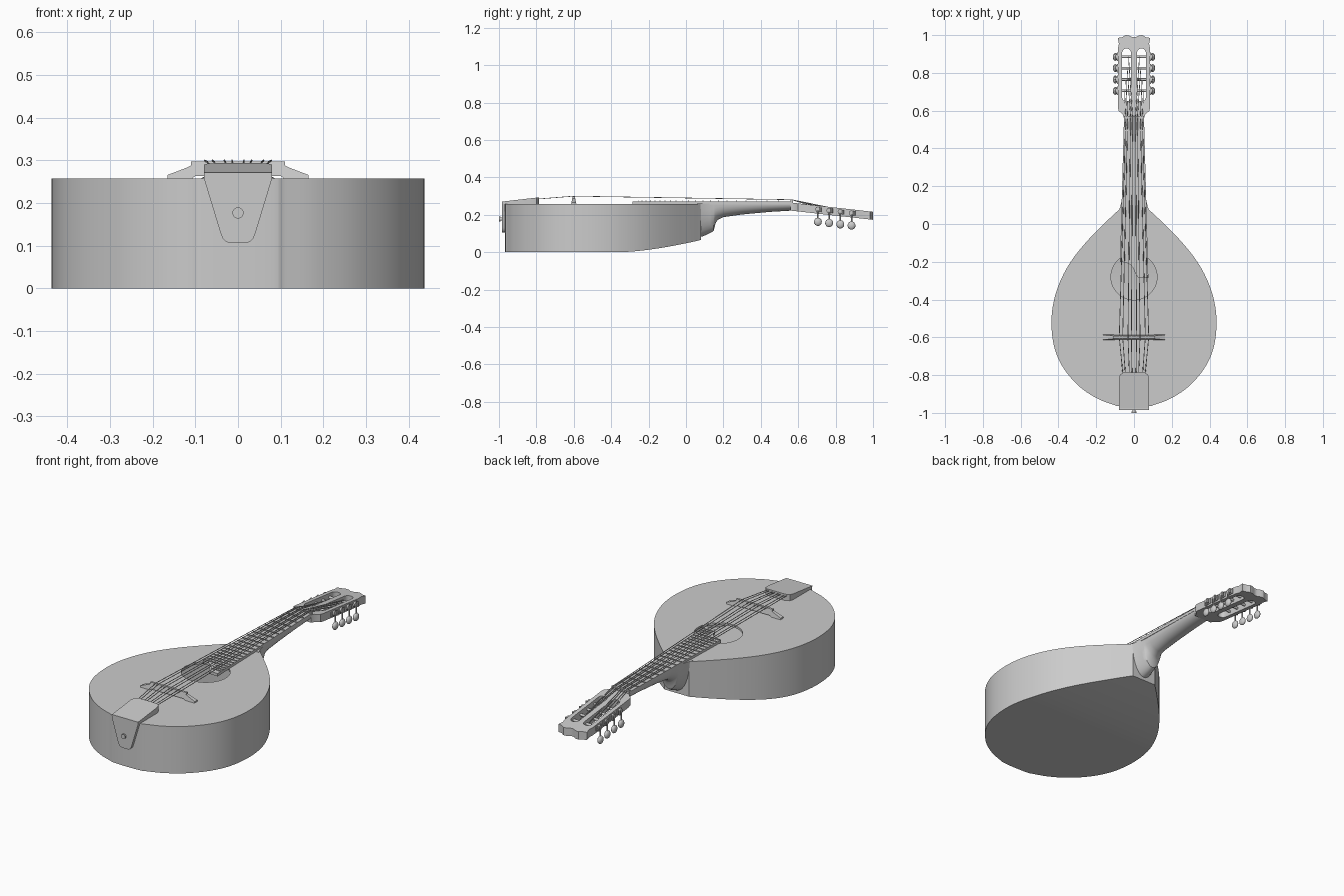
import bpy, bmesh, math
from mathutils import Matrix, Vector

if "Cube" in bpy.data.objects:
    bpy.data.objects.remove(bpy.data.objects["Cube"])

grey = bpy.data.materials.new("plain_grey")
grey.diffuse_color = (0.6, 0.6, 0.6, 1)
grey.use_nodes = True
grey.node_tree.nodes["Principled BSDF"].inputs["Base Color"].default_value = grey.diffuse_color


def finish(name, bm, angle=35):
    """Turn a bmesh into a smooth-by-angle object."""
    bmesh.ops.remove_doubles(bm, verts=bm.verts, dist=1e-5)
    bmesh.ops.recalc_face_normals(bm, faces=bm.faces)
    me = bpy.data.meshes.new(name)
    bm.to_mesh(me)
    bm.free()
    me.materials.append(grey)
    me.polygons.foreach_set("use_smooth", [True] * len(me.polygons))
    me.set_sharp_from_angle(angle=math.radians(angle))
    ob = bpy.data.objects.new(name, me)
    bpy.context.collection.objects.link(ob)
    return ob


def prism(name, pts, a, b, axis, warp=None):
    """Extrude a 2D outline from a to b along an axis; warp bends the points."""
    def place(p, d):
        v = list(p)
        v.insert("xyz".index(axis), d)
        return warp(*v) if warp else v
    bm = bmesh.new()
    lo = [bm.verts.new(place(p, a)) for p in pts]
    hi = [bm.verts.new(place(p, b)) for p in pts]
    bm.faces.new(lo)
    bm.faces.new(hi)
    for i in range(len(pts)):
        j = (i + 1) % len(pts)
        bm.faces.new((lo[i], lo[j], hi[j], hi[i]))
    return finish(name, bm)


def loft(name, rings):
    """Skin closed rings of equal length and cap both ends."""
    bm = bmesh.new()
    vs = [[bm.verts.new(p) for p in r] for r in rings]
    for r, s in zip(vs, vs[1:]):
        for i in range(len(r)):
            j = (i + 1) % len(r)
            bm.faces.new((r[i], r[j], s[j], s[i]))
    bm.faces.new(vs[0])
    bm.faces.new(vs[-1])
    return finish(name, bm)


def smooth(pts, n=8):
    """Catmull-Rom curve through points."""
    p = [Vector(q) for q in pts]
    p = [2 * p[0] - p[1]] + p + [2 * p[-1] - p[-2]]
    out = []
    for a, b, c, d in zip(p, p[1:], p[2:], p[3:]):
        for k in range(n):
            t = k / n
            out.append(0.5 * (2 * b + (c - a) * t + (2 * a - 5 * b + 4 * c - d) * t * t
                              + (3 * b - a - 3 * c + d) * t ** 3))
    return out + [p[-2]]


def cut(ob, cutter):
    """Subtract a cutter and remove it."""
    cutter.hide_render = True
    m = ob.modifiers.new("cut", 'BOOLEAN')
    m.operation, m.solver, m.object = 'DIFFERENCE', 'EXACT', cutter
    bpy.context.view_layer.objects.active = ob
    bpy.ops.object.modifier_apply(modifier="cut")
    bpy.data.objects.remove(cutter)
    ob.data.set_sharp_from_angle(angle=math.radians(35))


def add_rod(bm, center, r, length, axis, seg=16):
    rot = {'x': Matrix.Rotation(math.pi / 2, 4, 'Y'), 'y': Matrix.Rotation(math.pi / 2, 4, 'X'),
           'z': Matrix()}[axis]
    bmesh.ops.create_cone(bm, cap_ends=True, segments=seg, radius1=r, radius2=r, depth=length,
                          matrix=Matrix.Translation(center) @ rot)


def add_box(bm, center, size):
    bmesh.ops.create_cube(bm, size=1, matrix=Matrix.Translation(center) @ Matrix.Diagonal((*size, 1)))


def circle(cx, cy, r, n=64):
    return [(cx + r * math.cos(2 * math.pi * i / n), cy + r * math.sin(2 * math.pi * i / n))
            for i in range(n)]


# Teardrop body: flat top, back rising towards the neck
HALF = [(0.10, -0.96), (0.19, -0.926), (0.285, -0.864), (0.37, -0.768), (0.42, -0.66),
        (0.437, -0.53), (0.425, -0.41), (0.39, -0.302), (0.335, -0.2), (0.255, -0.098),
        (0.16, 0), (0.075, 0.08)]
half = [Vector((0.1 * math.sin(k * math.pi / 16), -0.96 - 0.008 * math.cos(k * math.pi / 16)))
        for k in range(8)] + smooth(HALF)


def back_z(y):
    t = max(0, y + 0.38)
    return 0.19 * t * t / (t + 0.42) * 1.02 + 0.09 * t * t


def body_mesh(name, s, bottom, top):
    rings = []
    for x, y in half:
        x, y = x * s, (y + 0.45) * s - 0.45
        x, z = max(x, 0.0005), back_z(y) + bottom
        rings.append([(-x, y, top), (x, y, top), (x, y, z), (-x, y, z)])
    return loft(name, rings)


body = body_mesh("body", 1, 0.0, 0.258)
cut(body, body_mesh("cavity_cutter", 0.965, 0.012, 0.246))
cut(body, prism("sound_hole_cutter", circle(0, -0.28, 0.122), 0.2, 0.3, 'z'))

# Neck with heel: half-round sections (y, half width, bottom z)
NECK = [(0.06, 0.085, 0.078), (0.09, 0.073, 0.085), (0.13, 0.064, 0.103), (0.148, 0.062, 0.114),
        (0.152, 0.062, 0.13), (0.158, 0.0615, 0.155), (0.17, 0.061, 0.174), (0.2, 0.06, 0.188),
        (0.3, 0.058, 0.202), (0.45, 0.055, 0.216), (0.57, 0.052, 0.223)]
loft("neck", [[(w * math.cos(k * math.pi / 16), y, 0.26 - (0.26 - z) * math.sin(k * math.pi / 16))
               for k in range(17)] for y, w, z in NECK])

# Fretboard with the scooped end
scoop = smooth([(0.022, -0.283), (0.008, -0.262), (-0.008, -0.228), (-0.035, -0.207), (-0.074, -0.2)], 5)
prism("fretboard", [(-0.053, 0.56), (0.053, 0.56), (0.076, -0.286)] + [tuple(p) for p in scoop],
      0.256, 0.272, 'z')
bm = bmesh.new()
for n in range(1, 22):
    y = -0.6 + 1.16 * 2 ** (-n / 12)
    w = 0.053 + (0.56 - y) * 0.027
    left = -w if n < 19 else 0.015
    add_box(bm, ((left + w) / 2, y, 0.273), (w - left, 0.005, 0.006))
finish("frets", bm)
bm = bmesh.new()
add_box(bm, (0, 0.566, 0.266), (0.106, 0.014, 0.026))
finish("nut", bm)


# Tilted, slotted headstock
def tilt(x, y, z):
    return (x, y, z - 0.112 * (y - 0.565))


side = [(0.053, 0.56), (0.06, 0.58), (0.082, 0.6), (0.085, 0.62), (0.085, 0.93), (0.08, 0.955),
        (0.086, 0.985), (0.065, 0.988), (0.045, 1.0), (0.025, 0.998), (0.01, 0.989)]
head = prism("headstock", side + [(-x, y) for x, y in reversed(side)], 0.222, 0.265, 'z', tilt)
for s in (-1, 1):
    slot = [(s * 0.039 + 0.024 * math.cos(a), c + 0.024 * math.sin(a))
            for c, a0 in ((0.905, 0), (0.673, math.pi))
            for a in [a0 + k * math.pi / 10 for k in range(11)]]
    cut(head, prism("slot_cutter", slot, 0.15, 0.35, 'z', tilt))

# Tuning machines: post, gear, plate, shaft and hanging button
POSTS = [0.705, 0.765, 0.825, 0.885]
for s, label in ((-1, "left"), (1, "right")):
    metal, knobs = bmesh.new(), bmesh.new()
    for y in POSTS:
        z = tilt(0, y, 0.2435)[2]
        add_rod(metal, (s * 0.052, y, z), 0.007, 0.09, 'x')
        add_rod(metal, (s * 0.095, y, z + 0.002), 0.014, 0.008, 'x')
        add_box(metal, (s * 0.087, y, z), (0.005, 0.045, 0.026))
        add_rod(metal, (s * 0.1, y + 0.014, z), 0.006, 0.024, 'z', 10)
        add_rod(metal, (s * 0.099, y, z - 0.03), 0.004, 0.05, 'z', 10)
        bmesh.ops.create_uvsphere(knobs, u_segments=20, v_segments=12, radius=0.021,
                                  matrix=Matrix.Translation((s * 0.099, y, z - 0.065))
                                  @ Matrix.Diagonal((0.6, 1, 1.05, 1)))
    finish(label + "_tuners", metal)
    finish(label + "_tuner_buttons", knobs)

# Bridge with stepped top and raised underside
arch = [(0.165, 0.257), (0.165, 0.266), (0.118, 0.284), (0.11, 0.288), (0.11, 0.298)]
under = [(0.1, 0.264), (0.108, 0.257)]
prism("bridge", [(-x, z) for x, z in arch] + [(x, z) for x, z in reversed(arch)]
      + [(x, z) for x, z in reversed(under)] + [(-x, z) for x, z in under],
      -0.61, -0.59, 'y', lambda x, y, z: (x, -0.6 + (y + 0.6) * (1.4 - 0.8 * (z - 0.257) / 0.041), z))

# Tailpiece: sloped cover, tapered end plate and strap pin
cover = [(0.08, -0.982), (0.08, -0.82), (0.074, -0.798), (0.055, -0.786)]
prism("tailpiece_cover", cover + [(-x, y) for x, y in reversed(cover)], 0.257, 0.271, 'z',
      lambda x, y, z: (x, y, z + (0.115 * (y + 0.982) if z > 0.26 else 0)))
plate = [(0.08, 0.272), (0.079, 0.255), (0.041, 0.13), (0.036, 0.117), (0.028, 0.109), (0.016, 0.106)]
prism("tailpiece_plate", plate + [(-x, z) for x, z in reversed(plate)], -0.984, -0.967, 'y')
bm = bmesh.new()
add_rod(bm, (0, -0.985, 0.177), 0.008, 0.02, 'y', 20)
add_rod(bm, (0, -0.996, 0.177), 0.013, 0.008, 'y', 24)
finish("strap_pin", bm)

# Eight strings in four pairs
cu = bpy.data.curves.new("strings", 'CURVE')
cu.dimensions, cu.bevel_depth, cu.bevel_resolution = '3D', 0.0019, 1
for i in range(8):
    x = (i // 2 - 1.5) * 0.046 + (i % 2 - 0.5) * 0.018
    k = i if i < 4 else 7 - i
    py = POSTS[k]
    end = (math.copysign(0.05 - 0.007 * k, x), py, tilt(0, py, 0.2515)[2])
    path = [(x * 0.75, -0.8, 0.284), (x, -0.6, 0.3), (x * 0.56, 0.566, 0.281), end]
    sp = cu.splines.new('POLY')
    sp.points.add(len(path) - 1)
    for pt, co in zip(sp.points, path):
        pt.co = (*co, 1)
cu.materials.append(grey)
bpy.context.collection.objects.link(bpy.data.objects.new("strings", cu))
